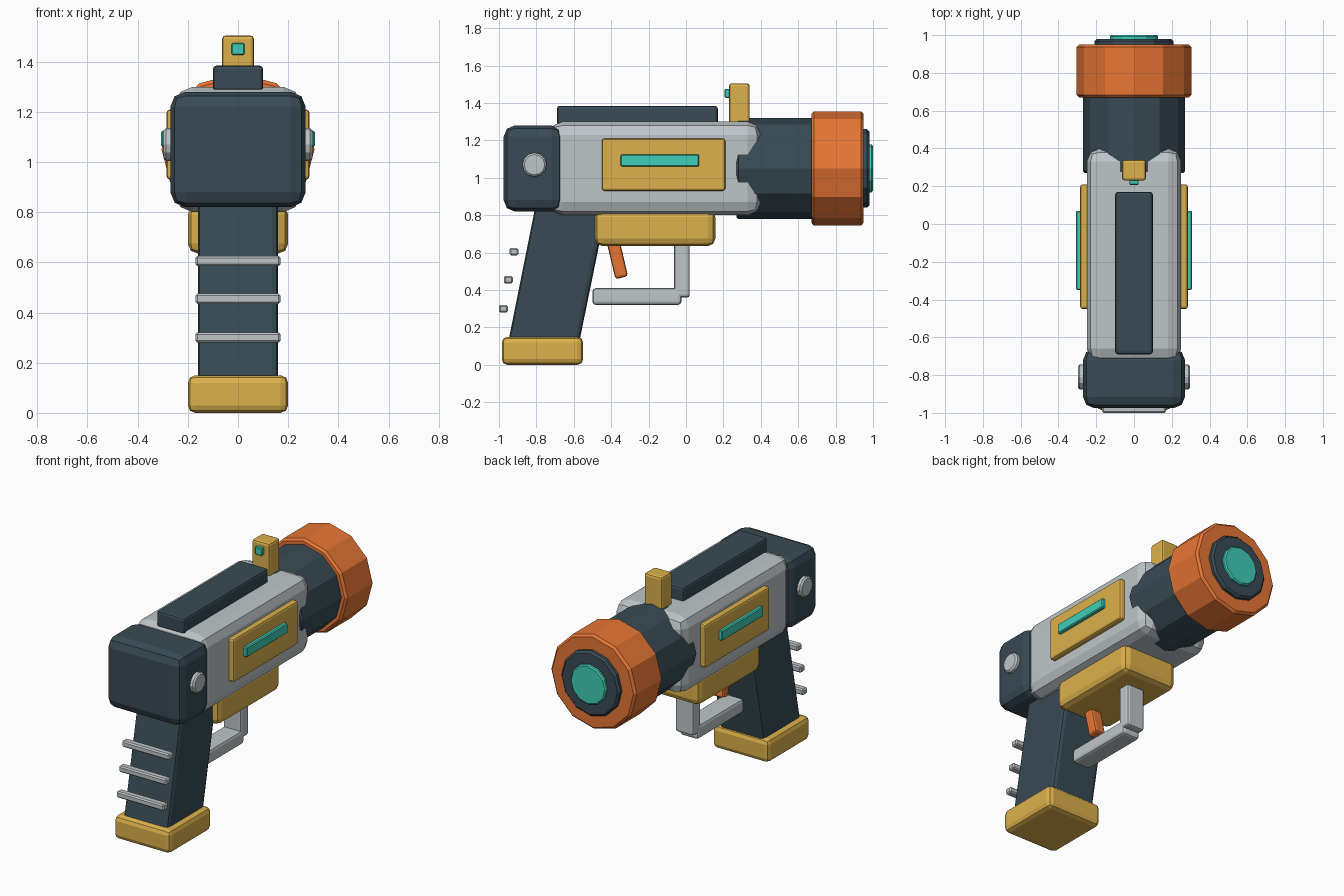
import bpy, bmesh
from math import radians
from mathutils import Matrix, Vector

if "Cube" in bpy.data.objects:
    bpy.data.objects.remove(bpy.data.objects["Cube"])


def mat(name, rgb):
    m = bpy.data.materials.new(name)
    m.diffuse_color = (*rgb, 1)
    m.use_nodes = True
    m.node_tree.nodes["Principled BSDF"].inputs["Base Color"].default_value = m.diffuse_color
    return m


DARK = mat("dark_slate", (0.04, 0.07, 0.09))
GREY = mat("light_grey", (0.52, 0.56, 0.58))
GOLD = mat("gold", (0.72, 0.44, 0.07))
ORANGE = mat("orange", (0.80, 0.18, 0.035))
TEAL = mat("teal", (0.05, 0.62, 0.48))


def finish(name, bm, material, bevel, segments):
    bmesh.ops.recalc_face_normals(bm, faces=bm.faces)
    mesh = bpy.data.meshes.new(name)
    bm.to_mesh(mesh)
    bm.free()
    ob = bpy.data.objects.new(name, mesh)
    bpy.context.collection.objects.link(ob)
    mesh.materials.append(material)
    if bevel:
        b = ob.modifiers.new("bevel", 'BEVEL')
        b.width, b.segments = bevel, segments
        b.limit_method = 'ANGLE'
        b.angle_limit = radians(40)
    return ob


def box(name, x, y, z, material, bevel=0.01, segments=1):
    """Box from (min, max) ranges on each axis."""
    bm = bmesh.new()
    bmesh.ops.create_cube(bm, size=1)
    for v in bm.verts:
        v.co = Vector([(r[0] + r[1]) / 2 + c * (r[1] - r[0])
                       for c, r in zip(v.co, (x, y, z))])
    return finish(name, bm, material, bevel, segments)


def prism(name, half_x, profile, material, bevel=0.01, segments=1):
    """Side profile of (y, z) points extruded across x."""
    bm = bmesh.new()
    face = bm.faces.new([bm.verts.new((-half_x, y, z)) for y, z in profile])
    ext = bmesh.ops.extrude_face_region(bm, geom=[face])
    moved = [g for g in ext["geom"] if isinstance(g, bmesh.types.BMVert)]
    bmesh.ops.translate(bm, verts=moved, vec=(2 * half_x, 0, 0))
    return finish(name, bm, material, bevel, segments)


def cylinder(name, axis, centre, r, length, material, bevel=0.01):
    """12-sided cylinder along the x or y axis."""
    bm = bmesh.new()
    bmesh.ops.create_cone(bm, cap_ends=True, segments=12,
                          radius1=r, radius2=r, depth=length)
    turn = Matrix.Rotation(radians(90), 4, 'Y' if axis == 'x' else 'X')
    bm.transform(Matrix.Translation(centre) @ turn)
    return finish(name, bm, material, bevel, 1)


# Main body and rear block
box("body", (-.25, .25), (-.73, .40), (.80, 1.30), GREY, .07, 2)
box("rear_block", (-.27, .27), (-.975, -.66), (.82, 1.28), DARK, .06, 2)

# Barrel, muzzle and lens
AXIS_Z = 1.05
for name, r, y0, y1, material, bevel in (
        ("barrel", .27, .27, .72, DARK, .01),
        ("muzzle", .305, .67, .95, ORANGE, .014),
        ("muzzle_ring", .21, .90, .98, DARK, .012),
        ("muzzle_lens", .128, .93, 1.0, TEAL, .008)):
    cylinder(name, 'y', (0, (y0 + y1) / 2, AXIS_Z), r, y1 - y0, material, bevel)

# Top rail and sight
box("top_rail", (-.10, .10), (-.69, .17), (1.28, 1.385), DARK, .015, 2)
box("sight", (-.063, .063), (.23, .34), (1.25, 1.505), GOLD, .014, 2)
box("sight_light", (-.025, .025), (.207, .24), (1.427, 1.475), TEAL, .004)

# Side panels, light strips and rear bolts
for side, s in (("right", 1), ("left", -1)):
    def span(a, b):
        return tuple(sorted((a * s, b * s)))
    box(side + "_panel", span(.23, .285), (-.45, .21), (.93, 1.21), GOLD, .014, 2)
    box(side + "_light_strip", span(.26, .307), (-.35, .07), (1.06, 1.125), TEAL, .006)
    cylinder(side + "_bolt", 'x', (s * .265, -.81, 1.07), .065, .065, GREY, .01)

# Grip, base and rear ridges
prism("grip", .16, [(-.955, .10), (-.575, .10), (-.42, .86), (-.803, .86)],
      DARK, .025, 2)
box("grip_base", (-.20, .20), (-.985, -.55), (0, .15), GOLD, .03, 2)
for i, (y, z) in enumerate(((-.92, .605), (-.95, .455), (-.976, .30))):
    box(f"grip_ridge_{i + 1}", (-.17, .17), (y - .024, y + .024),
        (z - .02, z + .02), GREY, .008)

# Trigger housing, trigger and guard
box("trigger_housing", (-.20, .20), (-.487, .157), (.635, .83), GOLD, .04, 2)
prism("trigger", .04, [(-.43, .68), (-.377, .458), (-.31, .474), (-.363, .70)],
      ORANGE, .014, 2)
box("guard_post", (-.065, .065), (-.063, .02), (.36, .68), GREY, .015, 2)
box("guard_bar", (-.065, .065), (-.50, -.025), (.32, .41), GREY, .018, 2)
